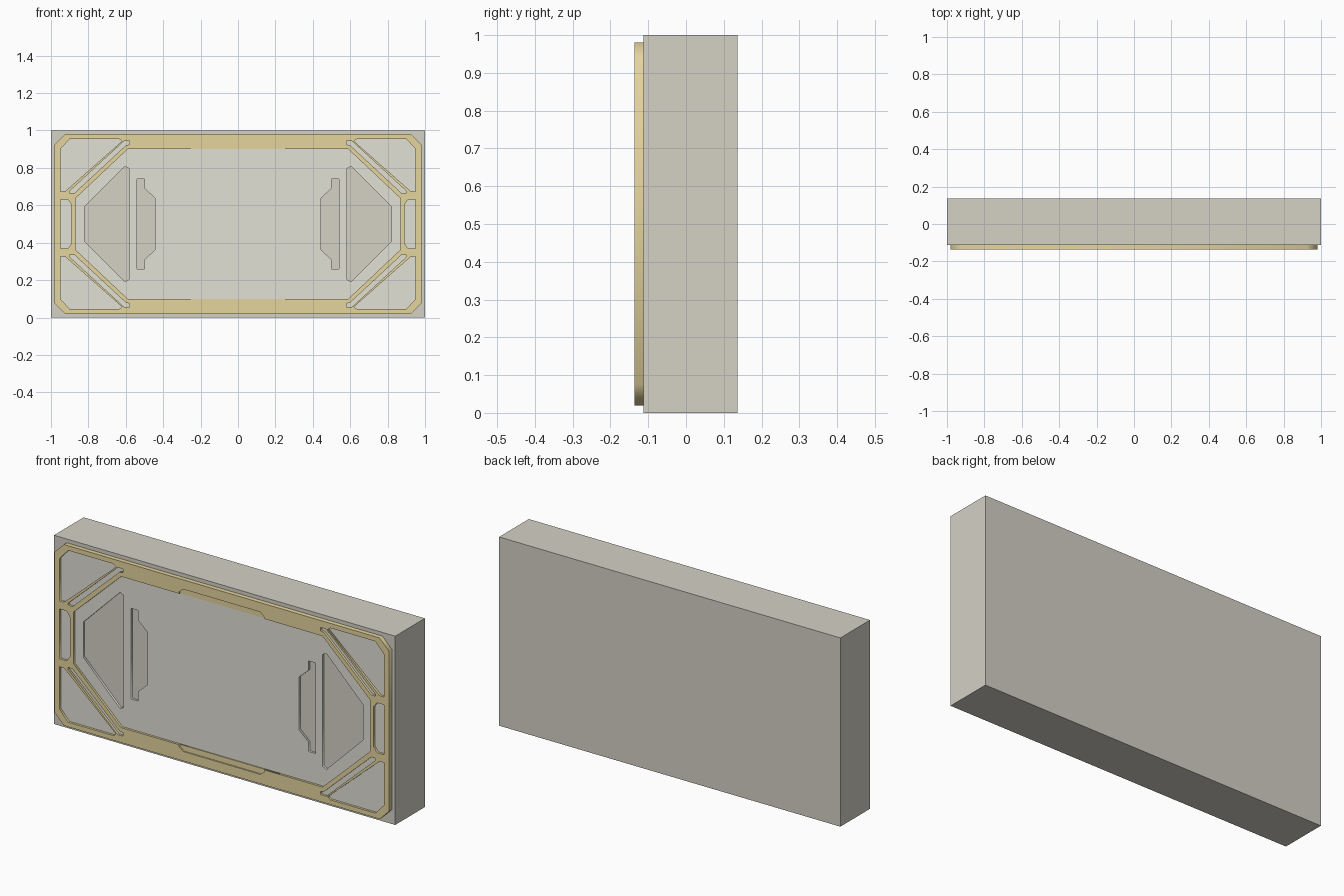
import bpy

if "Cube" in bpy.data.objects:
    bpy.data.objects.remove(bpy.data.objects["Cube"])

FRONT = -0.112  # front face of the slab


def material(name, rgb):
    m = bpy.data.materials.new(name)
    m.diffuse_color = (*rgb, 1)
    m.use_nodes = True
    m.node_tree.nodes["Principled BSDF"].inputs["Base Color"].default_value = m.diffuse_color
    return m


def flip_x(pts):
    return [(-x, z) for x, z in pts]


def flip_z(pts):
    return [(x, 1 - z) for x, z in pts]


def both_sides(half):
    """Close a top-half profile by mirroring it below z = 0.5."""
    return half + flip_z(half)[::-1]


def left_right(pts):
    return [pts, flip_x(pts)]


def four_corners(pts):
    return left_right(pts) + left_right(flip_z(pts))


def plate(name, loops, y_front, y_back, mat):
    """Flat plate in the xz plane; loops inside the outline become holes."""
    cu = bpy.data.curves.new(name, 'CURVE')
    cu.dimensions = '2D'
    cu.fill_mode = 'BOTH'
    cu.extrude = (y_back - y_front) / 2
    for pts in loops:
        sp = cu.splines.new('POLY')
        sp.points.add(len(pts) - 1)
        for p, (x, z) in zip(sp.points, pts):
            p.co = (x, z, 0, 1)
        sp.use_cyclic_u = True
    ob = bpy.data.objects.new(name, cu)
    bpy.context.collection.objects.link(ob)
    ob.rotation_euler.x = 1.5707963
    ob.location.y = (y_front + y_back) / 2
    cu.materials.append(mat)
    bpy.ops.object.select_all(action='DESELECT')
    ob.select_set(True)
    bpy.context.view_layer.objects.active = ob
    bpy.ops.object.convert(target='MESH')
    return bpy.context.object


def octagon(x, top, c):
    return both_sides([(-x, top - c), (-x + c, top), (x - c, top), (x, top - c)][::1])


tan = material("tan", (0.78, 0.66, 0.34))
stone = material("stone", (0.66, 0.64, 0.56))
pale = material("pale_stone", (0.76, 0.75, 0.67))

# Solid slab
bpy.ops.mesh.primitive_cube_add(size=1, location=(0, 0.012, 0.5))
slab = bpy.context.object
slab.name = "slab"
slab.scale = (2, 0.248, 1)
slab.data.materials.append(stone)

# Thin front panel with the recessed shapes cut out
wedge = both_sides([(-.82, .593), (-.605, .807), (-.583, .797)])
# the half profile runs left to right, so the mirrored half closes it
grip = [(-.54, .74), (-.5, .74), (-.5, .69), (-.445, .64)]
grip = both_sides(grip)
plate("front_panel", [octagon(.975, .975, .055)] + left_right(wedge) + left_right(grip),
      FRONT - 0.012, FRONT, pale)

# Frame with centre opening, corner windows, diagonal slots and side windows
opening = both_sides([(-.87, .636), (-.59, .9), (-.25, .9), (-.25, .91), (-.225, .93),
                      (.225, .93), (.25, .91), (.25, .9), (.59, .9), (.87, .636)])
corner = [(-.95, .90), (-.90, .955), (-.636, .955), (-.62, .943),
          (-.925, .674), (-.95, .674)]
slot = [(-.61, .943), (-.58, .943), (-.58, .925), (-.60, .92),
        (-.875, .665), (-.90, .665), (-.90, .676)]
side = both_sides([(-.95, .632), (-.91, .632), (-.89, .605)])
plate("frame", [octagon(.98, .98, .055), opening] + four_corners(corner)
      + four_corners(slot) + left_right(side), -0.136, FRONT, tan)

# Stepped-back insets in the top and bottom rails
inset = [(-.25, .9), (-.25, .91), (-.225, .93), (.225, .93), (.25, .91), (.25, .9)]
plate("top_inset", [inset], -0.129, FRONT, tan)
plate("bottom_inset", [flip_z(inset)], -0.129, FRONT, tan)
